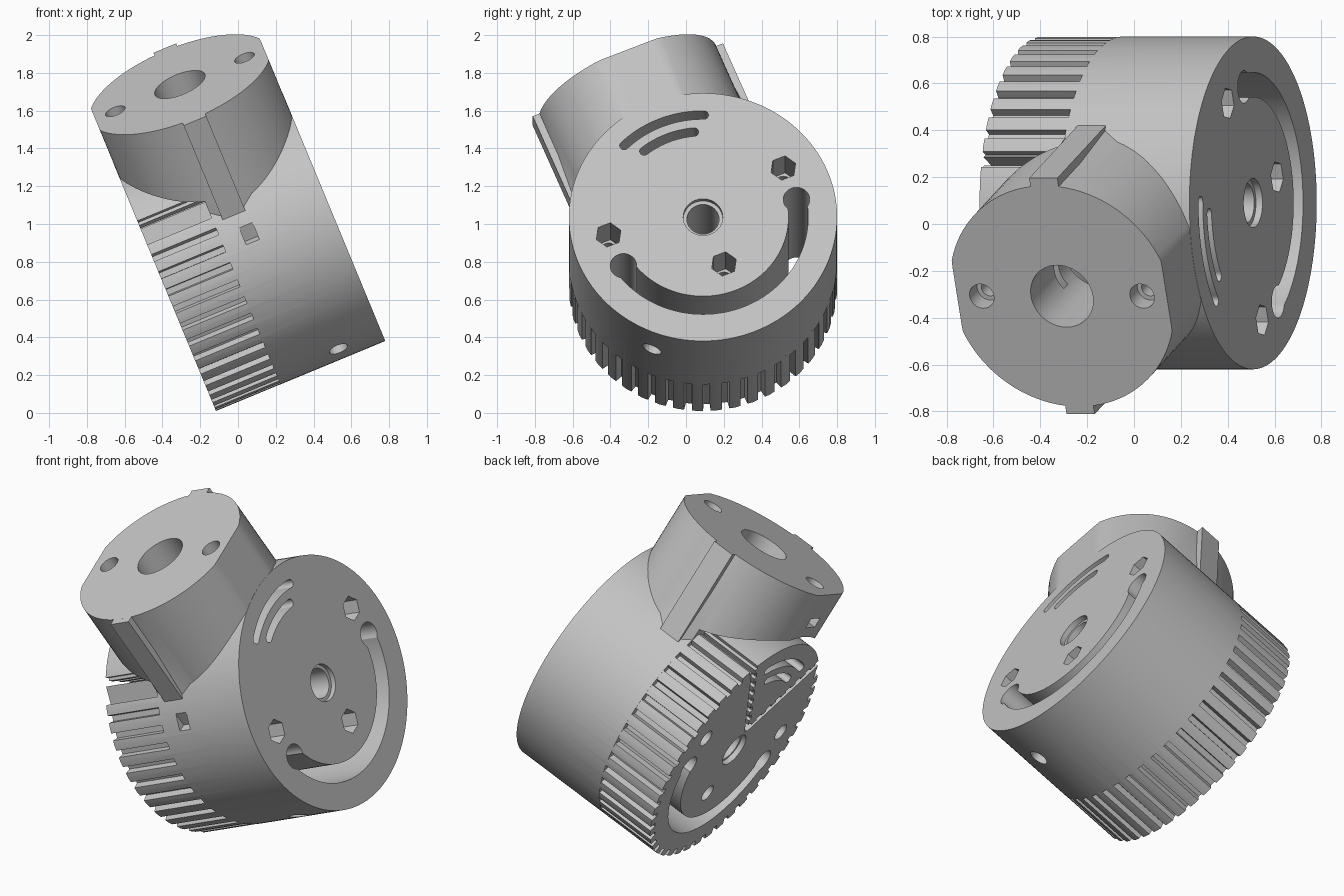
import bpy, bmesh
from math import sin, cos, pi, radians
from mathutils import Matrix, Vector

if "Cube" in bpy.data.objects:
    bpy.data.objects.remove(bpy.data.objects["Cube"], do_unlink=True)

grey = bpy.data.materials.new("plain grey")
grey.use_nodes = True
grey.diffuse_color = (0.55, 0.55, 0.55, 1)
grey.node_tree.nodes["Principled BSDF"].inputs["Base Color"].default_value = (0.55, 0.55, 0.55, 1)

HALF, R, STEP = 0.485, 0.71, -0.115   # half width, radius, start of toothed part


def add(name, bm):
    bmesh.ops.recalc_face_normals(bm, faces=bm.faces)
    me = bpy.data.meshes.new(name)
    bm.to_mesh(me)
    bm.free()
    me.materials.append(grey)
    ob = bpy.data.objects.new(name, me)
    bpy.context.collection.objects.link(ob)
    return ob


def prism(name, pts, lo, hi, axis="X"):
    """Extrude a closed profile along the wheel axis (X) or the arm (Z)."""
    place = (lambda p, h: (h, p[0], p[1])) if axis == "X" else (lambda p, h: (p[0], p[1], h))
    bm = bmesh.new()
    face = bm.faces.new([bm.verts.new(place(p, lo)) for p in pts])
    new = bmesh.ops.extrude_face_region(bm, geom=[face])["geom"]
    shift = Vector(place((0, 0), hi - lo))
    bmesh.ops.translate(bm, vec=shift, verts=[v for v in new if isinstance(v, bmesh.types.BMVert)])
    return add(name, bm)


def polar(r, deg):
    return (r * sin(radians(deg)), r * cos(radians(deg)))


def circle(r, n=32, centre=(0, 0)):
    return [(centre[0] + r * cos(2 * pi * i / n), centre[1] + r * sin(2 * pi * i / n)) for i in range(n)]


def box(name, lo, hi):
    return prism(name, [(lo[1], lo[2]), (hi[1], lo[2]), (hi[1], hi[2]), (lo[1], hi[2])], lo[0], hi[0])


def arc_slot(r, half, a0, a1, n=40):
    """Curved slot profile with round ends."""
    angs = [a0 + (a1 - a0) * i / n for i in range(n + 1)]
    pts = [polar(r + half, a) for a in angs]
    for end, start in ((a1, 0), (a0, 180)):
        c = polar(r, end)
        for i in range(1, 8):
            p = polar(half, end + start + 180 * i / 8)
            pts.append((c[0] + p[0], c[1] + p[1]))
        if start == 0:
            pts += [polar(r - half, a) for a in reversed(angs)]
    return pts


def combine(target, other, op="DIFFERENCE"):
    mod = target.modifiers.new(op, "BOOLEAN")
    mod.operation, mod.object, mod.solver = op, other, "EXACT"
    bpy.context.view_layer.objects.active = target
    bpy.ops.object.modifier_apply(modifier=mod.name)
    bpy.data.objects.remove(other, do_unlink=True)


# Smooth drum
drum = prism("clamp_wheel", circle(R, 128), STEP, HALF)

# Toothed half, with a plain sector under the arm
profile = [polar(0.708, a) for a in range(-38, 39, 2)]
for k in range(34):
    a = 42 + 8.1 * k
    profile += [polar(0.67, a - 1.8), polar(0.708, a - 1.5), polar(0.71, a + 1), polar(0.708, a + 3.3), polar(0.67, a + 3.6)]
rim = prism("toothed_rim", profile, -HALF, STEP + 0.03)

# Serrated slits that hold the belt ends
for side in (-1, 1):
    start, end = Vector((0, 0.13)), Vector(polar(0.76, 38 * side))
    along = (end - start).normalized()
    across = Vector((-along.y, along.x)) * side
    length, n = (end - start).length, 16
    pts = [start - across * 0.015, end - across * 0.02]
    for i in range(n, 0, -1):
        w = 0.03 if i % 2 else 0.012
        pts += [start + along * length * i / n + across * w,
                start + along * length * (i - 1) / n + across * w]
    combine(rim, prism("slit", pts, -0.6, STEP))

# Round arm head with flat sides
flat = HALF - 0.001
arm = prism("arm", [(max(-flat, min(flat, x)), y) for x, y in circle(0.51, 96)], 0.5, 1.04, "Z")
for s in (-1, 1):
    # Straight rib and tapered gussets joining the head to the drum
    combine(arm, box("rib", (-0.065, min(s * 0.3, s * 0.545), 0.4), (0.065, max(s * 0.3, s * 0.545), 1.0399)), "UNION")
    bm = bmesh.new()
    for x in (-1, 1):
        for p in ((0.065, 0.5, 0.86), (0.27, 0.41, 0.68), (0.2, 0.3, 0.6),
                  (0.07, 0.53, 0.44), (0.07, 0.3, 0.44)):
            bm.verts.new((x * p[0], s * p[1], p[2]))
    hull = bmesh.ops.convex_hull(bm, input=bm.verts)
    loose = {v for v in hull["geom_interior"] + hull["geom_unused"] if isinstance(v, bmesh.types.BMVert)}
    bmesh.ops.delete(bm, geom=list(loose), context="VERTS")
    combine(arm, add("gusset", bm), "UNION")

# Belt clearance below the arm
combine(arm, prism("clearance", circle(0.757, 128), -0.7, STEP))

combine(drum, rim, "UNION")
combine(drum, arm, "UNION")

# Axle hole with counterbores
combine(drum, prism("axle_hole", circle(0.085), -0.6, 0.6))
combine(drum, prism("axle_bore", circle(0.105), HALF - 0.03, 0.6))
combine(drum, prism("axle_bore", circle(0.1), -0.6, -HALF + 0.03))

# Bolt holes with hexagonal nut pockets
for r, a in ((0.51, 79), (0.51, -79), (0.29, 180)):
    c = polar(r, a)
    combine(drum, prism("bolt_hole", circle(0.05, 32, c), -0.6, 0.6))
    combine(drum, prism("nut_pocket", circle(0.07, 6, c), 0.25, 0.6))

# Large curved slot with wider ends, and two small curved slots
combine(drum, prism("slot", arc_slot(0.505, 0.052, 101, 259, 64), -0.6, 0.6))
for a in (101, 259):
    combine(drum, prism("slot_end", circle(0.07, 32, polar(0.505, a)), -0.6, 0.6))
for r, a in ((0.585, 23), (0.49, 17)):
    combine(drum, prism("small_slot", arc_slot(r, 0.024, -a, a), -0.6, 0.6))

# Radial screw hole in the drum
screw = prism("radial_hole", circle(0.052), 0.48, 0.9, "Z")
screw.data.transform(Matrix.Translation((0.24, 0, 0)) @ Matrix.Rotation(radians(-225), 4, "X"))
combine(drum, screw)

# Arm bore, stepped screw holes and side nut slot
combine(drum, prism("arm_bore", circle(0.143, 48), 0.46, 1.2, "Z"))
for x in (-0.37, 0.37):
    combine(drum, prism("screw_head", circle(0.056, 32, (x, 0)), 0.95, 1.2, "Z"))
    combine(drum, prism("screw_hole", circle(0.036, 32, (x, 0)), 0.76, 1.2, "Z"))
combine(drum, box("nut_slot", (-0.6, -0.06, 0.82), (-0.31, 0.06, 0.88)))

# Small square notch below the front rib
combine(drum, box("notch", (0.0, -0.8, 0.31), (0.075, -0.59, 0.41)))

# Shade, then tilt the finished part into place
bpy.ops.object.select_all(action="DESELECT")
drum.select_set(True)
bpy.context.view_layer.objects.active = drum
bpy.ops.object.shade_smooth_by_angle(angle=radians(25))
drum.matrix_world = (Matrix.Translation((0.06, 0.09, 0.851))
                     @ Matrix.Rotation(radians(-22.5), 4, "Y")
                     @ Matrix.Rotation(radians(22.5), 4, "X"))
